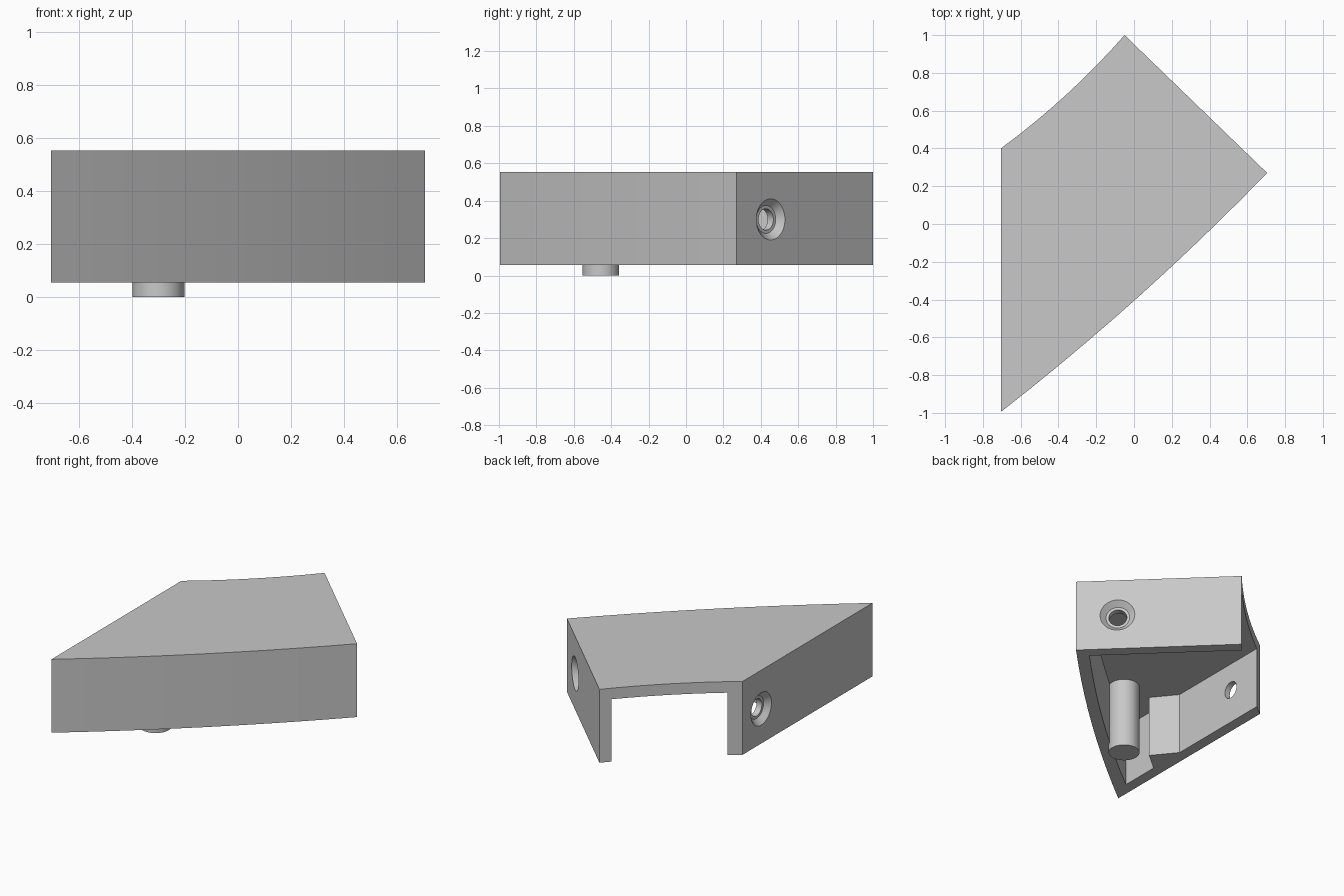
import bpy
import bmesh
from mathutils import Vector

cube = bpy.data.objects.get("Cube")
if cube:
    bpy.data.objects.remove(cube, do_unlink=True)

BOTTOM, TOP, PLATE = 0.055, 0.553, 0.075
HOLE_Z = 0.3

grey = bpy.data.materials.new("plain_grey")
grey.use_nodes = True
COLOUR = (0.58, 0.58, 0.58, 1)
grey.diffuse_color = COLOUR
grey.node_tree.nodes["Principled BSDF"].inputs["Base Color"].default_value = COLOUR


def finish(name, bm):
    bmesh.ops.recalc_face_normals(bm, faces=bm.faces)
    mesh = bpy.data.meshes.new(name)
    bm.to_mesh(mesh)
    bm.free()
    mesh.materials.append(grey)
    obj = bpy.data.objects.new(name, mesh)
    bpy.context.collection.objects.link(obj)
    return obj


def prism(name, outline, low, high):
    bm = bmesh.new()
    face = bm.faces.new([bm.verts.new((x, y, low)) for x, y in outline])
    side = bmesh.ops.extrude_face_region(bm, geom=[face])["geom"]
    verts = [v for v in side if isinstance(v, bmesh.types.BMVert)]
    bmesh.ops.translate(bm, verts=verts, vec=(0, 0, high - low))
    return finish(name, bm)


def round_bar(name, start, axis, near, far, r_near, r_far):
    """Cylinder or cone along an axis, between two distances from start."""
    bm = bmesh.new()
    bmesh.ops.create_cone(bm, cap_ends=True, segments=48, radius1=r_near,
                          radius2=r_far, depth=far - near)
    axis = Vector(axis).normalized()
    matrix = axis.to_track_quat("Z", "Y").to_matrix().to_4x4()
    matrix.translation = Vector(start) + axis * (near + far) / 2
    bm.transform(matrix)
    return finish(name, bm)


def combine(target, tool, operation):
    mod = target.modifiers.new("combine", "BOOLEAN")
    mod.operation, mod.solver, mod.object = operation, "EXACT", tool
    bpy.context.view_layer.objects.active = target
    bpy.ops.object.modifier_apply(modifier=mod.name)
    bpy.data.objects.remove(tool, do_unlink=True)


def bowed(a, b, sag, steps=10):
    """Points from a to b on a shallow arc, bulging to the right of travel."""
    a, b = Vector(a), Vector(b)
    along = (b - a).normalized()
    out = Vector((along.y, -along.x))
    return [a.lerp(b, i / steps) + out * sag * 4 * (i / steps) * (1 - i / steps)
            for i in range(steps + 1)]


# Wedge body with a convex front and a concave back
front_corner, left_corner = (-0.705, -0.995), (0.705, 0.27)
back_corner, right_corner = (-0.05, 1.0), (-0.705, 0.4)
outline = bowed(front_corner, left_corner, 0.033)
outline += reversed(bowed(right_corner, back_corner, 0.024))
body = prism("wedge_housing", outline, BOTTOM, TOP)

# Hollow underside, open at the concave back
hollow = bowed((-0.63, -0.83), (0.594, 0.27), 0.03)
hollow += [(-0.48, 1.308), (-0.63, 1.308)]
combine(body, prism("hollow", hollow, -0.1, TOP - PLATE), "DIFFERENCE")

# Triangular boss on the inside of the right wall
boss = [(-0.66, -0.265), (-0.505, -0.455), (-0.66, -0.584)]
combine(body, prism("boss", boss, BOTTOM, TOP - PLATE / 2), "UNION")

# Countersunk screw holes in the left wall and the right wall
edge = Vector(back_corner) - Vector(left_corner)
screws = [((*(Vector(left_corner) + edge * t), HOLE_Z), (-edge.y, edge.x, 0))
          for t in (0.25, 0.75)]
screws.append(((-0.705, 0.2, HOLE_Z - 0.01), (1, 0, 0)))
for place, axis in screws:
    combine(body, round_bar("sink", place, axis, -0.01, 0.035, 0.12, 0.075), "DIFFERENCE")
    combine(body, round_bar("bore", place, axis, -0.05, 0.15, 0.057, 0.057), "DIFFERENCE")

# Shallow blind recess and slanted hole through the boss
combine(body, round_bar("recess", (-0.705, -0.78, HOLE_Z - 0.01), (1, 0, 0),
                        -0.05, 0.02, 0.112, 0.112), "DIFFERENCE")
combine(body, round_bar("slant", (-0.5675, -0.3725, HOLE_Z - 0.015), (0.8, 0.6, 0),
                        -0.35, 0.05, 0.056, 0.056), "DIFFERENCE")

# Hollow post hanging below the top plate
post = round_bar("post", (-0.3, -0.455, 0), (0, 0, 1), 0, TOP - PLATE / 2, 0.098, 0.098)
combine(post, round_bar("post_bore", (-0.3, -0.455, 0), (0, 0, 1),
                        -0.05, 0.4, 0.047, 0.047), "DIFFERENCE")

for obj in (body, post):
    bpy.ops.object.select_all(action="DESELECT")
    obj.select_set(True)
    bpy.context.view_layer.objects.active = obj
    bpy.ops.object.shade_smooth_by_angle(angle=0.4)
